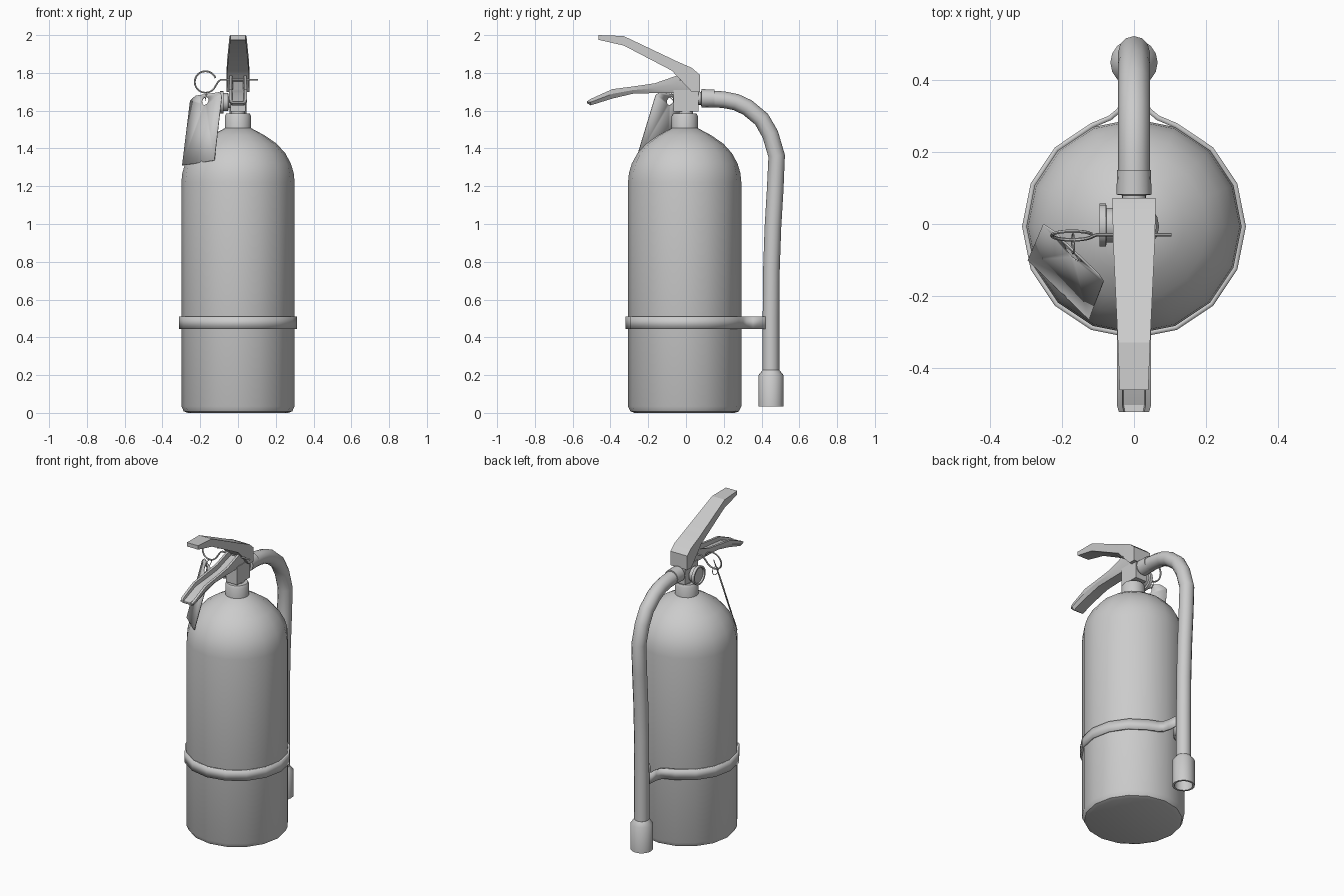
import bpy, bmesh, math
from mathutils import Vector, Matrix

if "Cube" in bpy.data.objects:
    bpy.data.objects.remove(bpy.data.objects["Cube"])

CY = -0.007  # centre of the tank in y


def finish(bm, name, angle=40):
    bmesh.ops.remove_doubles(bm, verts=bm.verts, dist=1e-5)
    bmesh.ops.recalc_face_normals(bm, faces=bm.faces)
    me = bpy.data.meshes.new(name)
    bm.to_mesh(me)
    bm.free()
    ob = bpy.data.objects.new(name, me)
    bpy.context.collection.objects.link(ob)
    smooth(ob, angle)
    return ob


def smooth(ob, angle=40):
    bpy.ops.object.select_all(action='DESELECT')
    ob.select_set(True)
    bpy.context.view_layer.objects.active = ob
    bpy.ops.object.shade_smooth_by_angle(angle=math.radians(angle))


def loft(name, rings, angle=40):
    """Skin closed rings of points and cap both ends."""
    bm = bmesh.new()
    vs = [[bm.verts.new(p) for p in r] for r in rings]
    n = len(vs[0])
    for a, b in zip(vs, vs[1:]):
        for i in range(n):
            bm.faces.new((a[i], a[(i + 1) % n], b[(i + 1) % n], b[i]))
    bm.faces.new(vs[0])
    bm.faces.new(vs[-1])
    return finish(bm, name, angle)


def lathe(name, profile, n=16, matrix=Matrix(), angle=40):
    """Revolve (radius, height) points about local z."""
    rings = [[matrix @ Vector((r * math.cos(2 * math.pi * i / n),
                               r * math.sin(2 * math.pi * i / n), z)) for i in range(n)]
             for r, z in profile]
    return loft(name, rings, angle)


def tube(name, pts, radius, res=4):
    cu = bpy.data.curves.new(name, 'CURVE')
    cu.dimensions = '3D'
    cu.bevel_depth, cu.bevel_resolution, cu.use_fill_caps = radius, res, True
    sp = cu.splines.new('POLY')
    sp.points.add(len(pts) - 1)
    for p, c in zip(sp.points, pts):
        p.co = (*c, 1)
    ob = bpy.data.objects.new(name, cu)
    bpy.context.collection.objects.link(ob)
    bpy.ops.object.select_all(action='DESELECT')
    ob.select_set(True)
    bpy.context.view_layer.objects.active = ob
    bpy.ops.object.convert(target='MESH')
    smooth(bpy.context.object, 45)


# tank with dome, and neck collar
at_tank = Matrix.Translation((0, CY, 0))
lathe("tank", [(0.265, 0), (0.287, 0.008), (0.3, 0.035), (0.3, 1.22), (0.295, 1.27), (0.28, 1.32),
               (0.25, 1.375), (0.205, 1.425), (0.14, 1.47), (0.065, 1.51)], 16, at_tank)
lathe("neck_collar", [(0.07, 1.49), (0.07, 1.57), (0.062, 1.585)], 16, at_tank)

# strap around the tank reaching back to the hose
arc = [math.radians(90 + 22.5 * k) for k in range(1, 16)]
side = [(0.07, 0.302), (0.046, 0.322), (0.036, 0.355), (0.03, 0.42)]
outline = [(0.312 * math.cos(a), CY + 0.312 * math.sin(a)) for a in arc]
outline += side + [(-x, y) for x, y in reversed(side)]
bm = bmesh.new()
lo = [bm.verts.new((x, y, 0.445)) for x, y in outline]
hi = [bm.verts.new((x, y, 0.51)) for x, y in outline]
for i in range(len(lo)):
    j = (i + 1) % len(lo)
    bm.faces.new((lo[i], lo[j], hi[j], hi[i]))
strap = finish(bm, "strap")
mod = strap.modifiers.new("thickness", 'SOLIDIFY')
mod.thickness, mod.offset = 0.014, -1

# valve block and stem
lathe("valve_stem", [(0.038, 1.57), (0.038, 1.64)], 12)
loft("valve_block", [[(x, y, z) for x, y in ((-0.04, -0.065), (0.04, -0.065), (0.04, 0.065), (-0.04, 0.065))]
                     for z in (1.595, 1.71)])

# pressure gauge facing -x with a recessed dial
to_left = Matrix.Translation((0, -0.003, 1.645)) @ Matrix.Rotation(-math.pi / 2, 4, 'Y')
lathe("gauge", [(0.03, 0.03), (0.03, 0.05), (0.048, 0.052), (0.048, 0.076), (0.06, 0.078),
                (0.06, 0.096), (0.05, 0.096), (0.048, 0.086)], 16, to_left)

# lever: solid wedge narrowing towards the tip (y, z top, z bottom, half width)
lever = [(0.073, 1.79, 1.70, 0.06), (0.03, 1.827, 1.70, 0.06), (-0.05, 1.79 + 0.072, 1.785, 0.058),
         (-0.075, 1.874, 1.812, 0.057), (-0.33, 1.995, 1.945, 0.045), (-0.463, 2.0, 1.975, 0.04)]
loft("lever", [[(-w, y, b), (w, y, b), (w, y, t), (-w, y, t)] for y, t, b, w in lever], 20)

# carry handle: channel open at the top (y, z top, z bottom, half width, groove depth)
handle = [(0.06, 1.79, 1.695, 0.045, 0.03), (-0.05, 1.785, 1.695, 0.045, 0.03),
          (-0.165, 1.745, 1.693, 0.046, 0.03), (-0.28, 1.728, 1.69, 0.047, 0.025),
          (-0.39, 1.714, 1.664, 0.048, 0.022), (-0.505, 1.662, 1.628, 0.048, 0.015),
          (-0.524, 1.65, 1.64, 0.042, 0.001)]
loft("carry_handle", [[(-w, y, t), (-w, y, (t + b) / 2), (-w * 0.7, y, b), (w * 0.7, y, b),
                       (w, y, (t + b) / 2), (w, y, t), (w * 0.68, y, t), (w * 0.6, y, t - d),
                       (-w * 0.6, y, t - d), (-w * 0.68, y, t)] for y, t, b, w, d in handle], 25)

# hose, its fitting and the hollow nozzle
to_back = Matrix.Translation((0, 0, 1.665)) @ Matrix.Rotation(-math.pi / 2, 4, 'X')
lathe("hose_fitting", [(0.034, 0.05), (0.034, 0.08), (0.049, 0.082), (0.047, 0.15), (0.04, 0.15)], 16, to_back)
hose = [(0.1, 1.664), (0.2, 1.658), (0.265, 1.645), (0.325, 1.617), (0.4, 1.555), (0.446, 1.475),
        (0.48, 1.36), (0.472, 1.18), (0.46, 0.98), (0.452, 0.75), (0.45, 0.5), (0.45, 0.2)]
tube("hose", [(0, y, z) for y, z in hose], 0.044)
lathe("nozzle", [(0.044, 0.228), (0.066, 0.2), (0.066, 0.035), (0.054, 0.035), (0.05, 0.15)], 16,
      Matrix.Translation((0, 0.45, 0)))

# safety pin bent into a pull ring
pin = [(0.105, -0.03, 1.763), (-0.092, -0.03, 1.763), (-0.104, -0.03, 1.755)]
for k in range(23):
    a = math.radians(-22 - k * 316 / 22)
    pin.append((-0.172 + 0.057 * math.cos(a), -0.032 + 0.012 * math.sin(a), 1.752 + 0.057 * math.sin(a)))
tube("safety_pin", pin, 0.005, 1)

# inspection tag with clipped corners and a hole, hanging from the ring
BL, BR = Vector((-0.295, -0.1, 1.31)), Vector((-0.125, -0.265, 1.337))
TL, TR = Vector((-0.25, 0.005, 1.675)), Vector((-0.083, -0.155, 1.7))


def on_tag(u, v):
    return BL.lerp(BR, u).lerp(TL.lerp(TR, u), v)


corner = [(0, 0), (1, 0), (1, 0.95), (0.9, 1), (0.16, 1), (0, 0.94)]
hole = [(0.49 + 0.11 * math.cos(k * math.pi / 6), 0.9 + 0.058 * math.sin(k * math.pi / 6)) for k in range(12)]
bm = bmesh.new()
edges = []
for ring in (corner, hole):
    vs = [bm.verts.new(on_tag(u, v)) for u, v in ring]
    edges += [bm.edges.new((vs[i], vs[i - 1])) for i in range(len(vs))]
bmesh.ops.triangle_fill(bm, edges=edges, use_beauty=True)
tag = finish(bm, "tag")
mod = tag.modifiers.new("thickness", 'SOLIDIFY')
mod.thickness, mod.offset = 0.004, 0

# thin loop tying the tag to the ring
loop = [(-0.17 + 0.004 * math.sin(a), -0.055 + 0.028 * math.cos(a), 1.677 + 0.024 * math.sin(a))
        for a in [k * math.pi / 6 for k in range(13)]]
tube("tag_loop", loop, 0.002, 1)
